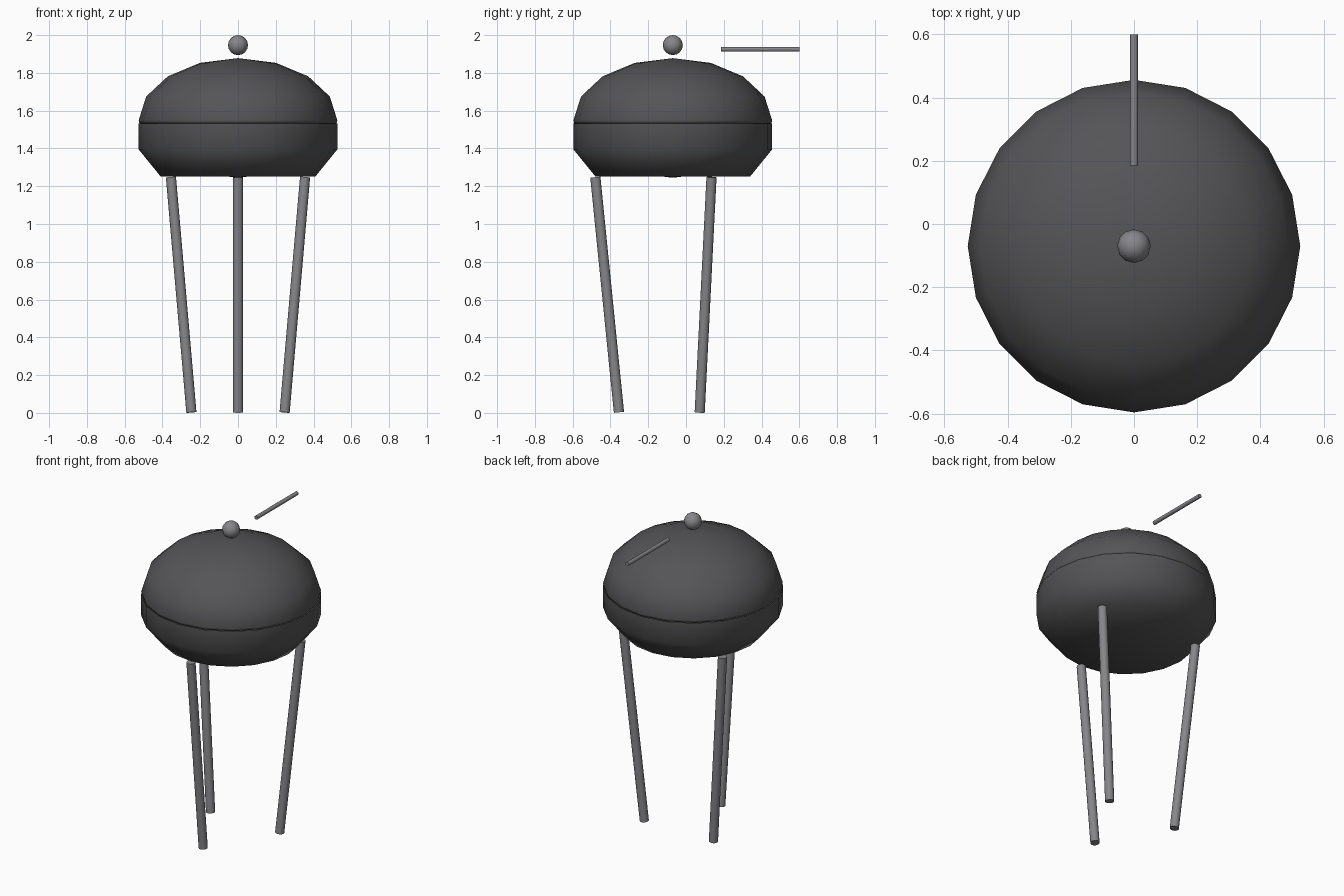
import bpy, bmesh, math
from mathutils import Vector

old = bpy.data.objects.get("Cube")
if old:
    bpy.data.objects.remove(old, do_unlink=True)

CY = -0.07       # y of the grill's axis
R = 0.526        # bowl and lid radius
SIDES = 20


def material(name, rgb):
    m = bpy.data.materials.new(name)
    m.use_nodes = True
    col = (*rgb, 1.0)
    m.diffuse_color = col
    m.node_tree.nodes["Principled BSDF"].inputs["Base Color"].default_value = col
    return m


charcoal = material("charcoal enamel", (0.09, 0.09, 0.095))
steel = material("grey steel", (0.24, 0.24, 0.255))


def lathe(name, profile, mat):
    """Revolve (radius, z) points about the grill axis; zero radius makes a pole."""
    bm = bmesh.new()
    rings = []
    for r, z in profile:
        if r == 0:
            rings.append([bm.verts.new((0, CY, z))] * SIDES)
        else:
            angles = [math.tau * i / SIDES for i in range(SIDES)]
            rings.append([bm.verts.new((r * math.cos(a), CY + r * math.sin(a), z))
                          for a in angles])
    for low, high in zip(rings, rings[1:]):
        for i in range(SIDES):
            j = (i + 1) % SIDES
            bm.faces.new(list(dict.fromkeys((low[i], low[j], high[j], high[i]))))
    bmesh.ops.recalc_face_normals(bm, faces=bm.faces)
    mesh = bpy.data.meshes.new(name)
    bm.to_mesh(mesh)
    bm.free()
    mesh.materials.append(mat)
    mesh.shade_smooth()
    obj = bpy.data.objects.new(name, mesh)
    bpy.context.collection.objects.link(obj)


def rod(name, start, end, radius):
    """Round bar between two points."""
    a, b = Vector(start), Vector(end)
    bpy.ops.mesh.primitive_cylinder_add(vertices=16, radius=radius,
                                        depth=(b - a).length, location=(a + b) / 2)
    obj = bpy.context.object
    obj.name = name
    obj.rotation_euler = (b - a).to_track_quat('Z', 'Y').to_euler()
    obj.data.materials.append(steel)
    bpy.ops.object.shade_smooth_by_angle()


# Domed lid: half an ellipsoid with a slightly tucked, closed rim
dome = [(R * math.cos(t), 1.549 + 0.329 * math.sin(t))
        for t in (math.pi / 8 * k for k in range(4))]
lathe("lid", [(0, 1.533), (0.522, 1.533)] + dome + [(0, 1.878)], charcoal)

# Bowl: shallow bottom, sloped side and upright wall
lathe("bowl", [(0, 1.245), (0.06, 1.252), (0.41, 1.252), (R, 1.395), (R, 1.533)],
      charcoal)

# Three splayed legs, one at the front
for name, deg in (("front_leg", -90), ("left_leg", 30), ("right_leg", 150)):
    c, s = math.cos(math.radians(deg)), math.sin(math.radians(deg))
    rod(name, (0.285 * c, CY + 0.285 * s, 0.003),
        (0.41 * c, CY + 0.41 * s, 1.248), 0.027)

# Lid knob
bpy.ops.mesh.primitive_uv_sphere_add(segments=12, ring_count=8, radius=0.053,
                                     location=(0, CY, 1.947))
knob = bpy.context.object
knob.name = "lid_knob"
knob.data.materials.append(steel)
bpy.ops.object.shade_smooth_by_angle(angle=math.radians(60))

# Handle bar behind the lid
rod("rear_handle", (0, 0.185, 1.925), (0, 0.6, 1.925), 0.0125)
